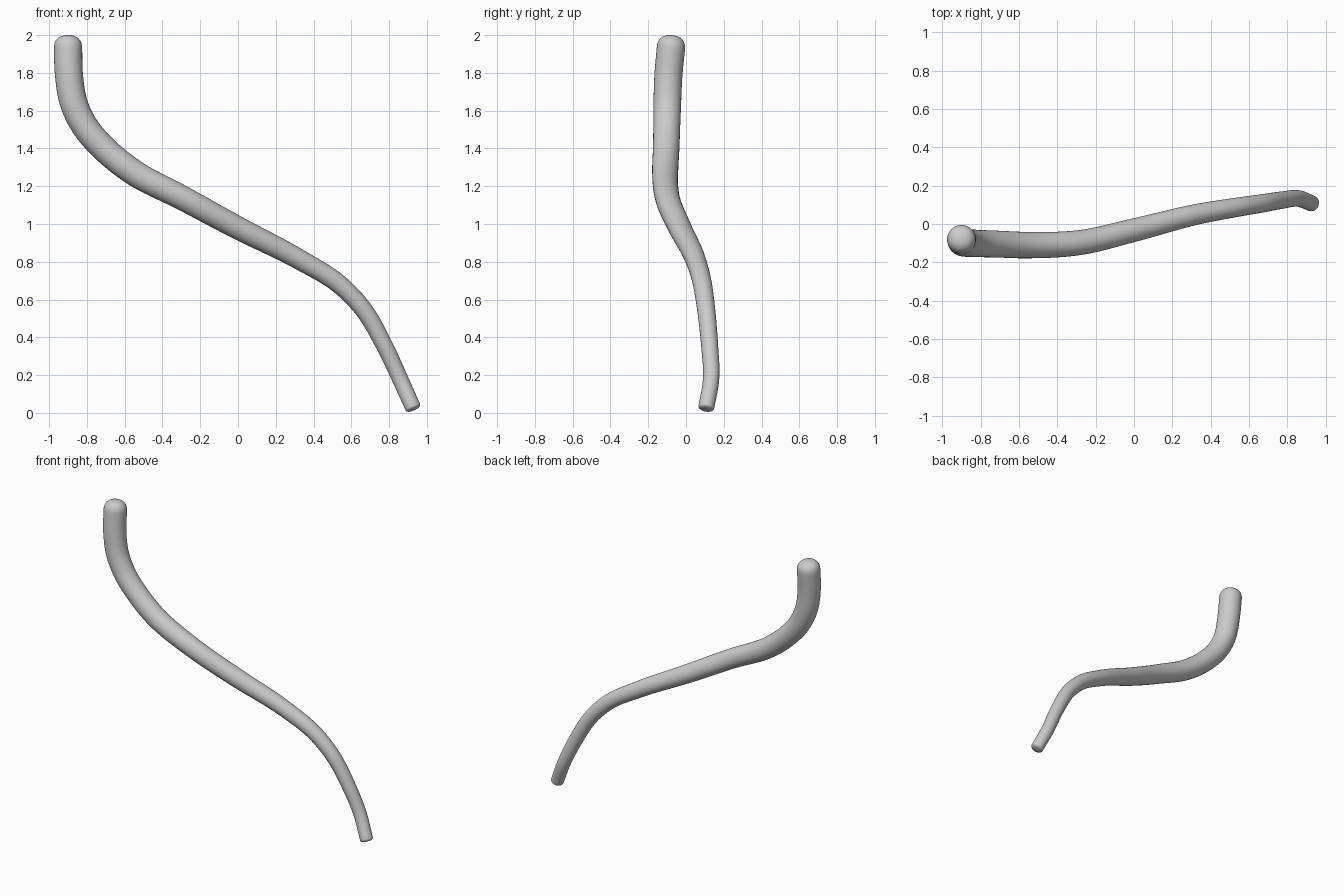
import bpy, bmesh, math
from mathutils import Vector

if "Cube" in bpy.data.objects:
    bpy.data.objects.remove(bpy.data.objects["Cube"])

# Centre line of the tube: x, y, z, radius
PATH = [Vector(p) for p in (
    (-0.900, -0.080, 1.930, 0.075), (-0.895, -0.093, 1.790, 0.074),
    (-0.868, -0.099, 1.635, 0.073), (-0.806, -0.102, 1.510, 0.071),
    (-0.710, -0.105, 1.400, 0.070), (-0.574, -0.110, 1.288, 0.069),
    (-0.283, -0.097, 1.132, 0.065), (0.000, -0.032, 0.979, 0.061),
    (0.325, 0.050, 0.812, 0.054), (0.542, 0.088, 0.676, 0.050),
    (0.653, 0.105, 0.562, 0.048), (0.775, 0.125, 0.357, 0.045),
    (0.858, 0.133, 0.180, 0.043), (0.925, 0.108, 0.032, 0.042))]
SIDES, STEPS, CAP = 32, 8, 8


def spline(pts):
    """Smooth curve through all points, radius included."""
    ext = [2 * pts[0] - pts[1]] + pts + [2 * pts[-1] - pts[-2]]
    out = []
    for i in range(1, len(ext) - 2):
        p0, p1, p2, p3 = ext[i - 1:i + 3]
        d1, d2 = (p2 - p1).length, (p3 - p2).length
        d0 = (p1 - p0).length
        m1 = ((p1 - p0) / d0 * d1 + (p2 - p1) / d1 * d0) / (d0 + d1) * d1
        m2 = ((p2 - p1) / d1 * d2 + (p3 - p2) / d2 * d1) / (d1 + d2) * d1
        for k in range(STEPS):
            t = k / STEPS
            out.append((2*t**3 - 3*t**2 + 1) * p1 + (t**3 - 2*t**2 + t) * m1
                       + (3*t**2 - 2*t**3) * p2 + (t**3 - t**2) * m2)
    return out + [pts[-1]]


def cap(centre, direction, radius, length, power):
    """Ring centres and radii of a rounded end, from rim to pole."""
    for k in range(1, CAP):
        a = math.pi / 2 * k / CAP
        yield (centre + direction * length * math.sin(a) ** power,
               direction, radius * math.cos(a) ** power)


# Rings along the tube: centre, tangent, radius
pts = spline(PATH)
rings = []
for i, p in enumerate(pts):
    tan = (pts[min(i + 1, len(pts) - 1)] - pts[max(i - 1, 0)]).to_3d().normalized()
    rings.append((p.to_3d(), tan, p.w))
(c0, t0, r0), (c1, t1, r1) = rings[0], rings[-1]
top = [(c, t0, r) for c, _, r in cap(c0, -t0, r0, 0.07, 0.85)]
tip = list(cap(c1, t1, r1, 0.018, 0.8))
rings = top[::-1] + rings + tip

# Sweep the round section without twist
bm = bmesh.new()
loops = []
side = Vector((0, 1, 0))
for c, t, r in rings:
    side = (side - t * side.dot(t)).normalized()
    other = t.cross(side)
    loops.append([bm.verts.new(c + r * (side * math.cos(a) + other * math.sin(a)))
                  for a in (2 * math.pi * k / SIDES for k in range(SIDES))])
for a, b in zip(loops, loops[1:]):
    for k in range(SIDES):
        n = (k + 1) % SIDES
        bm.faces.new((a[k], a[n], b[n], b[k]))

# Close both poles
for loop, pole in ((loops[0], c0 - t0 * 0.07), (loops[-1], c1 + t1 * 0.018)):
    v = bm.verts.new(pole)
    for k in range(SIDES):
        bm.faces.new((loop[k], loop[(k + 1) % SIDES], v))
bmesh.ops.recalc_face_normals(bm, faces=bm.faces[:])
for f in bm.faces:
    f.smooth = True
mesh = bpy.data.meshes.new("curved_tube")
bm.to_mesh(mesh)
bm.free()
bpy.context.collection.objects.link(bpy.data.objects.new("curved_tube", mesh))
